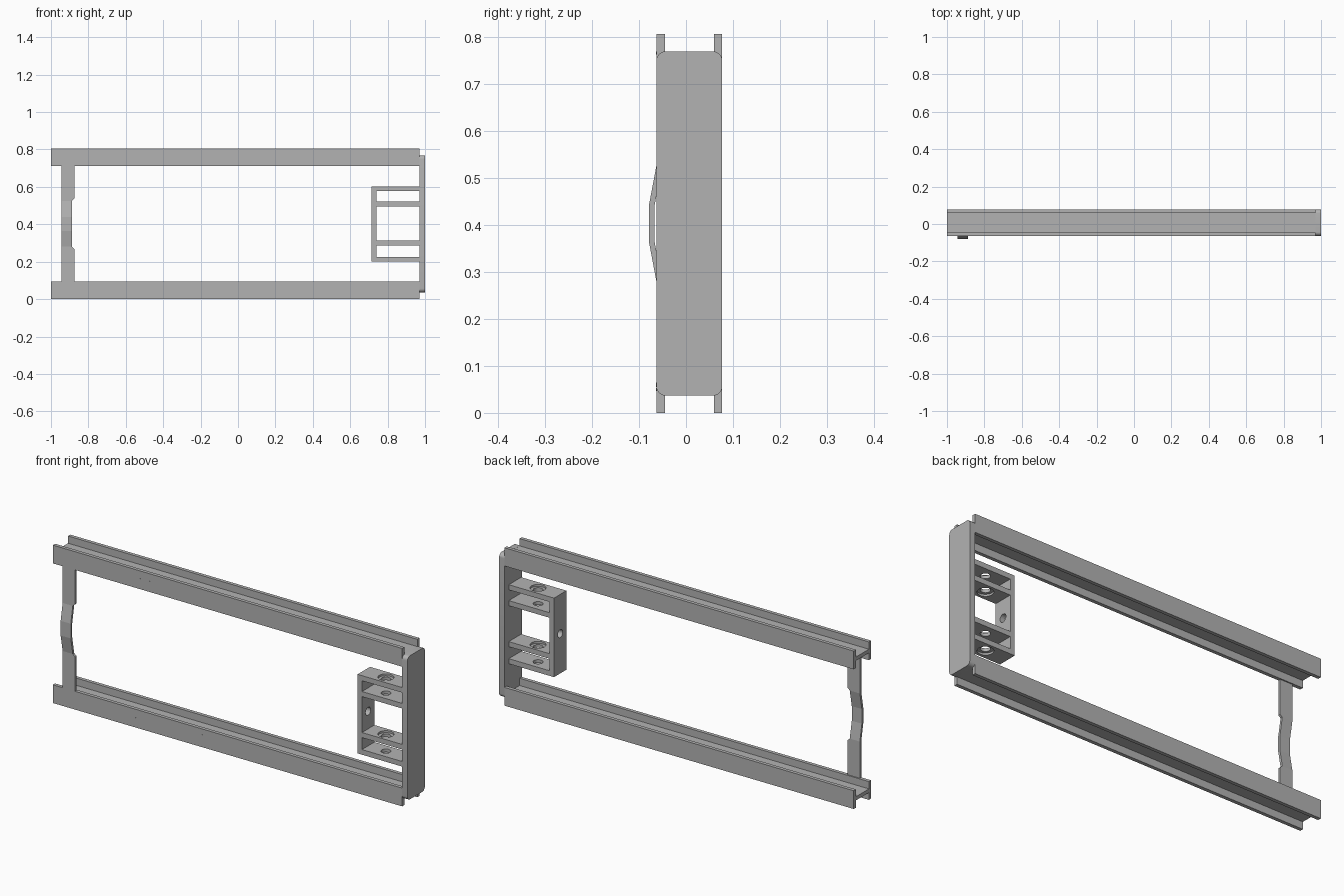
import bpy, bmesh, math
from mathutils import Matrix, Vector

if "Cube" in bpy.data.objects:
    bpy.data.objects.remove(bpy.data.objects["Cube"])

grey = bpy.data.materials.new("plain grey")
grey.use_nodes = True
GREY = (0.45, 0.45, 0.45, 1)
grey.diffuse_color = GREY
grey.node_tree.nodes["Principled BSDF"].inputs["Base Color"].default_value = GREY

FRONT, BACK, HEIGHT = -0.063, 0.077, 0.805
RAIL_H, RAIL_END, WALL = 0.093, 0.97, 0.018
MID_Y, MID_Z = (FRONT + BACK) / 2, HEIGHT / 2


def finish(name, bm):
    bmesh.ops.recalc_face_normals(bm, faces=bm.faces)
    mesh = bpy.data.meshes.new(name)
    bm.to_mesh(mesh)
    bm.free()
    mesh.materials.append(grey)
    obj = bpy.data.objects.new(name, mesh)
    bpy.context.collection.objects.link(obj)
    return obj


def extrude_x(name, outline, x0, x1):
    """Prism along x from a (y, z) outline."""
    bm = bmesh.new()
    face = bm.faces.new([bm.verts.new((x0, y, z)) for y, z in outline])
    new = bmesh.ops.extrude_face_region(bm, geom=[face])["geom"]
    bmesh.ops.translate(bm, vec=(x1 - x0, 0, 0),
                        verts=[v for v in new if isinstance(v, bmesh.types.BMVert)])
    return finish(name, bm)


def box(name, x0, x1, y0, y1, z0, z1):
    return extrude_x(name, [(y0, z0), (y1, z0), (y1, z1), (y0, z1)], x0, x1)


def cylinder(name, centre, axis, radius, depth, segments=32):
    bm = bmesh.new()
    turn = Vector(axis).to_track_quat("Z", "Y").to_matrix().to_4x4()
    bmesh.ops.create_cone(bm, cap_ends=True, segments=segments, radius1=radius,
                          radius2=radius, depth=depth,
                          matrix=Matrix.Translation(centre) @ turn)
    return finish(name, bm)


def smooth(obj):
    bpy.ops.object.select_all(action="DESELECT")
    obj.select_set(True)
    bpy.context.view_layer.objects.active = obj
    bpy.ops.object.shade_smooth_by_angle(angle=math.radians(30))


def drill(obj, centre, axis, radius, depth):
    cutter = cylinder("cutter", centre, axis, radius, depth)
    cutter.hide_render = True
    mod = obj.modifiers.new("hole", "BOOLEAN")
    mod.operation, mod.solver, mod.object = "DIFFERENCE", "EXACT", cutter
    bpy.context.view_layer.objects.active = obj
    bpy.ops.object.modifier_apply(modifier=mod.name)
    bpy.data.objects.remove(cutter)


# Two H-section rails
def rail(name, z):
    f, b = FRONT + WALL, BACK - WALL
    lo, hi, top = z + 0.037, z + 0.056, z + RAIL_H
    extrude_x(name, [(FRONT, z), (f, z), (f, lo), (b, lo), (b, z), (BACK, z),
                     (BACK, top), (b, top), (b, hi), (f, hi), (f, top), (FRONT, top)],
              -1, RAIL_END)


rail("lower_rail", 0)
rail("upper_rail", HEIGHT - RAIL_H)

# End plate with rounded corners
R, outline = 0.02, []
for i, (sy, sz) in enumerate([(1, 1), (-1, 1), (-1, -1), (1, -1)]):
    cy = MID_Y + sy * ((BACK - FRONT) / 2 - R)
    cz = MID_Z + sz * (0.366 - R)
    for k in range(7):
        a = math.radians(90 * i + 15 * k)
        outline.append((cy + R * math.cos(a), cz + R * math.sin(a)))
smooth(extrude_x("end_plate", outline, RAIL_END, 1))

# Bracket: upright plate and four drilled shelves
B0, B1, BX = -0.058, 0.042, 0.715
by = (B0 + B1) / 2
upright = box("bracket_upright", BX, BX + 0.025, B0, B1, 0.2, 0.603)
drill(upright, (BX, by, MID_Z), (1, 0, 0), 0.02, 0.1)
smooth(upright)
for name, z, side in [("bracket_top_shelf", 0.59, 1), ("bracket_upper_shelf", 0.509, -1),
                      ("bracket_lower_shelf", 0.3, 1), ("bracket_bottom_shelf", 0.213, -1)]:
    shelf = box(name, BX + 0.025, RAIL_END, B0, B1, z - 0.013, z + 0.013)
    drill(shelf, (0.84, by, z), (0, 0, 1), 0.023, 0.1)
    drill(shelf, (0.84, by, z + side * 0.013), (0, 0, 1), 0.037, 0.02)
    smooth(shelf)

# Bowed strap with a notched inner edge: (height, bow, right edge)
half = [(RAIL_H, 0, -0.875), (0.268, 0, -0.875), (0.28, 0, -0.888), (0.365, 0.016, -0.888)]
rows = half + [(HEIGHT - z, bow, x) for z, bow, x in reversed(half)]
bm = bmesh.new()
rings = []
for z, bow, x in rows:
    y = FRONT - bow
    rings.append([bm.verts.new(p) for p in
                  [(-0.945, y, z), (x, y, z), (x, y + 0.012, z), (-0.945, y + 0.012, z)]])
for a, b in zip(rings, rings[1:]):
    for k in range(4):
        n = (k + 1) % 4
        bm.faces.new([a[k], a[n], b[n], b[k]])
bm.faces.new(rings[0])
bm.faces.new(rings[-1])
finish("strap", bm)

# Tiny pins on the rail fronts
for i, (x, z, r) in enumerate([(-0.535, 0.05, 0.003), (-0.375, 0.06, 0.005),
                               (-0.16, 0.06, 0.005), (0.95, 0.05, 0.003),
                               (-0.51, 0.765, 0.003), (-0.455, 0.765, 0.003)]):
    cylinder(f"rail_pin_{i + 1}", (x, FRONT, z), (0, 1, 0), r, 0.002, 12)
